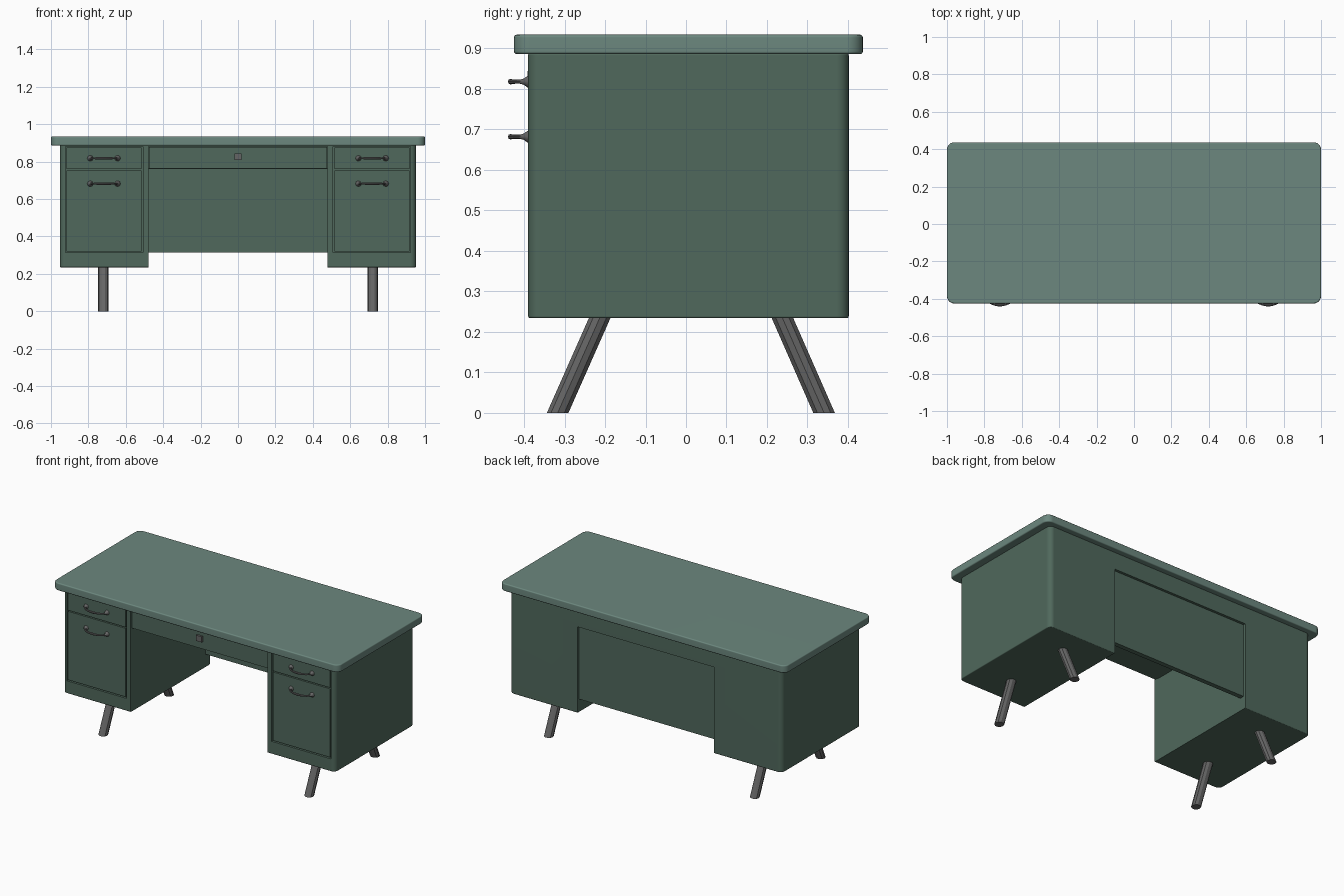
import bpy, bmesh, math

if "Cube" in bpy.data.objects:
    bpy.data.objects.remove(bpy.data.objects["Cube"])


def material(name, rgb):
    m = bpy.data.materials.new(name)
    m.diffuse_color = (*rgb, 1)
    m.use_nodes = True
    m.node_tree.nodes["Principled BSDF"].inputs["Base Color"].default_value = m.diffuse_color
    return m


TOP = material("light_green", (0.15, 0.245, 0.21))
GREEN = material("dark_green", (0.08, 0.14, 0.107))
METAL = material("dark_grey", (0.13, 0.13, 0.13))


def activate(ob):
    bpy.ops.object.select_all(action='DESELECT')
    ob.select_set(True)
    bpy.context.view_layer.objects.active = ob


def smooth(ob):
    activate(ob)
    bpy.ops.object.shade_smooth_by_angle(angle=math.radians(35))
    w = ob.modifiers.new("weighted_normals", 'WEIGHTED_NORMAL')
    w.keep_sharp = True


def make(name, bm, mat):
    bmesh.ops.recalc_face_normals(bm, faces=bm.faces)
    me = bpy.data.meshes.new(name)
    bm.to_mesh(me)
    bm.free()
    ob = bpy.data.objects.new(name, me)
    bpy.context.collection.objects.link(ob)
    if mat:
        me.materials.append(mat)
    return ob


def box(name, x, y, z, mat=None, corner=0, rim=0):
    """Box from ranges, with optional rounded vertical corners and softened rims."""
    bm = bmesh.new()
    bmesh.ops.create_cube(bm, size=1)
    for v in bm.verts:
        v.co = [r[0] if c < 0 else r[1] for c, r in zip(v.co, (x, y, z))]
    bm.normal_update()
    if corner:
        es = [e for e in bm.edges if abs(e.verts[0].co.z - e.verts[1].co.z) > 1e-4]
        bmesh.ops.bevel(bm, geom=es, offset=corner, segments=6, profile=0.5, affect='EDGES')
    if rim:
        bm.normal_update()
        es = [e for e in bm.edges
              if sum(abs(f.normal.z) > 0.9 for f in e.link_faces) == 1]
        bmesh.ops.bevel(bm, geom=es, offset=rim, segments=3, profile=0.5, affect='EDGES')
    return make(name, bm, mat)


def cut(ob, x, y, z):
    cutter = box("cutter", x, y, z)
    cutter.hide_render = True
    m = ob.modifiers.new("cut", 'BOOLEAN')
    m.operation, m.solver, m.object = 'DIFFERENCE', 'EXACT', cutter
    activate(ob)
    bpy.ops.object.modifier_apply(modifier=m.name)
    bpy.data.objects.remove(cutter)


# Table top
smooth(box("table_top", (-1, 1), (-0.425, 0.437), (0.886, 0.934), TOP, 0.04, 0.007))

# Body shell with knee hole, back recess, and drawer openings
body = box("desk_body", (-0.952, 0.952), (-0.39, 0.402), (0.234, 0.888), GREEN, 0.03, 0.005)
cut(body, (-0.478, 0.478), (-1, 1), (0, 0.76))
cut(body, (-0.478, 0.478), (0.385, 1), (0.5, 0.778))
cut(body, (-0.478, 0.478), (-1, -0.36), (0.7, 0.88))
for s in (-1, 1):
    cut(body, sorted((s * 0.508, s * 0.923)), (-1, -0.372), (0.313, 0.88))
smooth(body)

# Modesty panel and centre drawer with lock
box("modesty_panel", (-0.479, 0.479), (0.357, 0.386), (0.315, 0.779), GREEN)
box("centre_drawer_front", (-0.475, 0.475), (-0.38, -0.35), (0.762, 0.878), GREEN)
box("drawer_lock", (-0.02, 0.02), (-0.392, -0.375), (0.808, 0.844), METAL)


def handle(name, cx, cz):
    # flared foot, thin neck, bowed bar: (x, y, radius) for one half
    half = [(-0.073, -0.386, 0.017), (-0.073, -0.392, 0.014), (-0.072, -0.400, 0.008),
            (-0.067, -0.410, 0.005), (-0.054, -0.421, 0.005), (-0.03, -0.430, 0.006),
            (-0.01, -0.433, 0.007)]
    pts = half + [(-x, y, r) for x, y, r in reversed(half)]
    cu = bpy.data.curves.new(name, 'CURVE')
    cu.dimensions = '3D'
    cu.bevel_depth, cu.bevel_resolution, cu.use_fill_caps = 1, 2, True
    sp = cu.splines.new('POLY')
    sp.points.add(len(pts) - 1)
    for p, (x, y, r) in zip(sp.points, pts):
        p.co, p.radius = (cx + x, y, cz, 1), r
    ob = bpy.data.objects.new(name, cu)
    bpy.context.collection.objects.link(ob)
    cu.materials.append(METAL)
    activate(ob)
    bpy.ops.object.convert(target='MESH')
    bpy.ops.object.shade_smooth_by_angle(angle=math.radians(40))


def leg(name, cx, y_top, y_foot, sides=10, r=0.028):
    bm = bmesh.new()
    rings = [[bm.verts.new((cx + r * math.cos(a), y + r * math.sin(a), z))
              for a in (2 * math.pi * i / sides for i in range(sides))]
             for y, z in ((y_foot, 0), (y_top, 0.237))]
    for i in range(sides):
        j = (i + 1) % sides
        bm.faces.new((rings[0][i], rings[0][j], rings[1][j], rings[1][i]))
    for ring in rings:
        bm.faces.new(ring)
    make(name, bm, METAL)


# Pedestal drawers, handles and splayed legs on both sides
for side, s in (("left", -1), ("right", 1)):
    xs = sorted((s * 0.515, s * 0.916))
    for row, z, hz in (("upper", (0.76, 0.876), 0.818), ("lower", (0.32, 0.753), 0.682)):
        box(f"{side}_{row}_drawer_front", xs, (-0.388, -0.365), z, GREEN)
        handle(f"{side}_{row}_handle", s * 0.717, hz)
    leg(f"{side}_front_leg", s * 0.72, -0.212, -0.317)
    leg(f"{side}_back_leg", s * 0.72, 0.237, 0.341)
